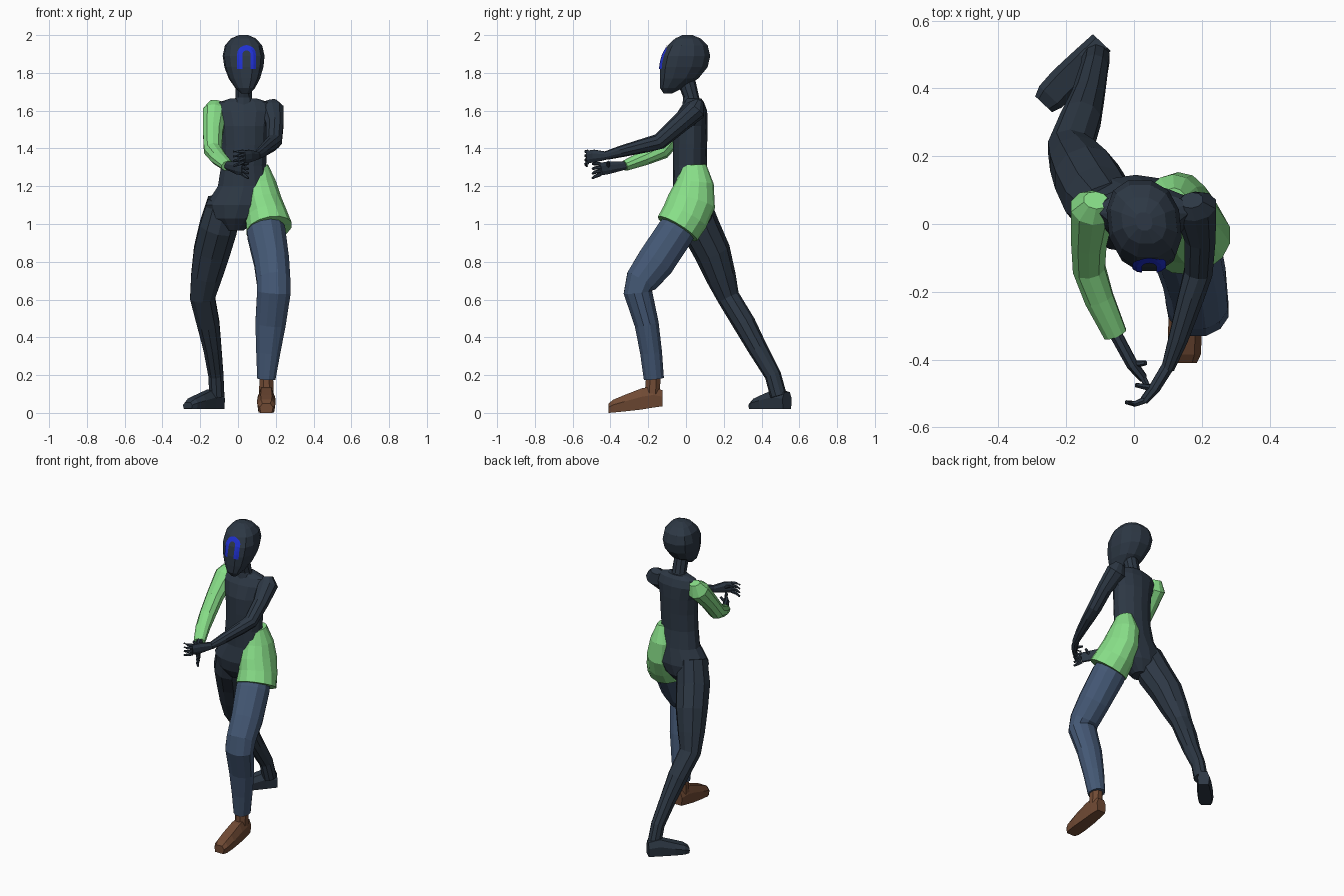
import bpy, bmesh, math
from mathutils import Vector
from mathutils.bvhtree import BVHTree


def material(name, rgb):
    m = bpy.data.materials.new(name)
    m.diffuse_color = (*rgb, 1)
    return m


DARK = material("dark slate", (0.026, 0.039, 0.058))
GREEN = material("light green", (0.246, 0.730, 0.246))
DENIM = material("denim blue", (0.058, 0.098, 0.178))
BROWN = material("shoe brown", (0.162, 0.068, 0.034))
BLUE = material("face blue", (0.014, 0.030, 0.640))


def loft(name, rings, mat, cap=True):
    """Skin a list of equal-length closed rings."""
    bm = bmesh.new()
    vs = [[bm.verts.new(p) for p in r] for r in rings]
    n = len(vs[0])
    for r0, r1 in zip(vs, vs[1:]):
        for i in range(n):
            j = (i + 1) % n
            bm.faces.new((r0[i], r0[j], r1[j], r1[i]))
    if cap:
        bm.faces.new(vs[0])
        bm.faces.new(vs[-1])
    bmesh.ops.recalc_face_normals(bm, faces=bm.faces)
    me = bpy.data.meshes.new(name)
    bm.to_mesh(me)
    bm.free()
    me.materials.append(mat)
    ob = bpy.data.objects.new(name, me)
    bpy.context.collection.objects.link(ob)
    return ob


def tube(name, pts, mat, n=10):
    """Limb along points (x, y, z, side radius, depth radius)."""
    c = [Vector(p[:3]) for p in pts]
    rings = []
    for i, p in enumerate(pts):
        t = (c[min(i + 1, len(c) - 1)] - c[max(i - 1, 0)]).normalized()
        s = Vector((1, 0, 0))
        s = (s - t * s.dot(t)).normalized()
        u = t.cross(s)
        angs = [2 * math.pi * (k + 0.5) / n for k in range(n)]
        rings.append([c[i] + s * p[3] * math.cos(a) + u * p[4] * math.sin(a) for a in angs])
    return loft(name, rings, mat)


def levels(name, rows, mat, n=14, power=1.0, skew=0.0):
    """Horizontal rings (z, centre x, half width, front y, back y)."""
    rings = []
    for z, cx, a, y0, y1 in rows:
        ring = []
        for k in range(n):
            t = 2 * math.pi * (k + 0.5) / n
            co, si = math.cos(t), math.sin(t)
            x = math.copysign(abs(co) ** power, co) * a
            y = (y0 + y1) / 2 + math.copysign(abs(si) ** power, si) * (y1 - y0) / 2
            ring.append((cx + x + skew * y, y, z))
        rings.append(ring)
    return loft(name, rings, mat)


def foot(name, heel, direction, sections, mat):
    """Foot from sections (distance from heel, half width, bottom, top)."""
    d = Vector((*direction, 0)).normalized()
    s = Vector((-d.y, d.x, 0))
    rings = []
    for dist, w, z0, z1 in sections:
        m = z0 + (z1 - z0) * 0.6
        prof = [(-w * .85, z0), (w * .85, z0), (w, m), (w * .6, z1), (-w * .6, z1), (-w, m)]
        rings.append([Vector((*heel, 0)) + d * dist + s * a + Vector((0, 0, z)) for a, z in prof])
    return loft(name, rings, mat)


def hand(side, wrist, palm, knuckle, tip, thumb):
    """Flat palm with four fingers stacked in height and a thumb."""
    tube(side + "_palm", [(*wrist, .02, .022), (*palm, .018, .036), (*knuckle, .013, .036)], DARK, 8)
    for i in range(4):
        h = (i - 1.5) * 0.019
        k, t = Vector(knuckle), Vector(tip)
        k.z += h
        t.z += h * 1.35
        mid = (k + t) / 2 + Vector((0, -0.008, 0))
        tube(f"{side}_finger_{i + 1}", [(*k, .010, .010), (*mid, .009, .009), (*t, .006, .006)], DARK, 6)
    tube(side + "_thumb", [(*palm, .012, .012), (*thumb, .007, .007)], DARK, 6)


# head and neck
head = levels("head", [
    (1.69, .03, .022, -.118, -.075), (1.72, .03, .052, -.139, -.015),
    (1.77, .03, .082, -.142, .068), (1.83, .03, .102, -.142, .118),
    (1.89, .03, .110, -.130, .132), (1.945, .03, .098, -.100, .118),
    (1.982, .03, .066, -.060, .080), (2.0, .03, .025, -.020, .035)],
    DARK, 12, 0.85, -0.1)
levels("neck", [(1.62, .03, .065, -.02, .085), (1.67, .03, .046, -.015, .07),
                (1.76, .03, .044, -.05, .05)], DARK, 10)

# arch-shaped face mark, a thin plate draped on the head
tree = BVHTree.FromPolygons([v.co for v in head.data.vertices],
                            [tuple(p.vertices) for p in head.data.polygons])


def drape(x, z):
    hit = tree.ray_cast(Vector((x, -1, z)), Vector((0, 1, 0)))[0]
    return Vector((x, (hit.y if hit else -.14) - .005, z))


path = [(-1, 0, 1.82), (-1, 0, 1.845), (-1, 0, 1.87)]
path += [(-math.cos(t), math.sin(t), 1.897) for t in [math.pi * i / 10 for i in range(11)]]
path += [(1, 0, 1.87), (1, 0, 1.845), (1, 0, 1.82)]
strips = [[drape(.045 + cx * r, z + sz * r) for cx, sz, z in path] for r in (.050, .036, .022)]
bm = bmesh.new()
grid = [[bm.verts.new(p) for p in s] for s in strips]
for a, b in zip(grid, grid[1:]):
    for i in range(len(path) - 1):
        bm.faces.new((a[i], a[i + 1], b[i + 1], b[i]))
for f in bm.faces:
    f.normal_update()
    if f.normal.y > 0:
        f.normal_flip()
me = bpy.data.meshes.new("face_mark")
bm.to_mesh(me)
bm.free()
me.materials.append(BLUE)
bpy.context.collection.objects.link(bpy.data.objects.new("face_mark", me))

# torso from crotch to shoulders
levels("torso", [
    (.965, -.02, .05, -.02, .09), (1.03, -.015, .13, -.07, .135), (1.10, .005, .18, -.085, .145),
    (1.20, .03, .14, -.068, .125), (1.31, .03, .122, -.07, .11), (1.42, .035, .124, -.07, .112),
    (1.52, .033, .130, -.068, .115), (1.60, .03, .155, -.04, .112), (1.645, .03, .135, -.01, .095),
    (1.665, .03, .07, .0, .08)], DARK)

# half pair of shorts over the left hip
tube("shorts_leg", [
    (.118, .045, 1.315, .043, .062), (.115, .047, 1.22, .088, .100),
    (.130, .030, 1.12, .102, .128), (.150, -.005, 1.04, .113, .126),
    (.165, -.045, .975, .124, .122)], GREEN, 14)

# left leg stepping forward, in trousers
tube("trouser_leg", [
    (.13, .02, 1.06, .09, .09), (.15, -.06, .95, .105, .103), (.178, -.16, .80, .096, .104),
    (.188, -.235, .70, .092, .09), (.19, -.255, .64, .092, .078), (.172, -.208, .47, .083, .066),
    (.16, -.185, .32, .066, .060), (.15, -.17, .18, .050, .055)], DENIM, 12)
tube("left_ankle", [(.15, -.172, .22, .038, .04), (.15, -.178, .10, .042, .044)], BROWN, 8)
foot("left_shoe", (.15, -.125), (0, -1), [
    (0, .034, .035, .12), (.05, .042, .028, .14), (.11, .046, .018, .13),
    (.20, .050, .008, .095), (.26, .047, .002, .07), (.285, .035, 0, .05)], BROWN)

# right leg stretched behind
tube("right_leg", [
    (-.07, .035, 1.12, .095, .09), (-.105, .075, .98, .105, .105), (-.14, .14, .85, .10, .097),
    (-.168, .185, .72, .085, .080), (-.188, .225, .61, .069, .060), (-.157, .31, .47, .062, .060),
    (-.135, .38, .34, .050, .052), (-.117, .46, .20, .042, .044), (-.112, .49, .09, .042, .044)], DARK)
foot("right_foot", (-.095, .535), (-.68, -.72), [
    (0, .036, .02, .11), (.07, .042, .02, .125), (.16, .048, .02, .095),
    (.22, .046, .02, .075), (.25, .034, .022, .055)], DARK)

# left arm, bare
tube("left_arm", [
    (.170, .070, 1.65, .035, .025), (.180, .052, 1.605, .066, .058), (.195, -.04, 1.525, .048, .050),
    (.190, -.14, 1.437, .044, .043), (.170, -.21, 1.418, .040, .039), (.130, -.34, 1.385, .030, .031),
    (.100, -.425, 1.362, .020, .023)], DARK)
hand("left", (.10, -.42, 1.362), (.06, -.485, 1.36), (.03, -.52, 1.355), (-.025, -.525, 1.345),
     (.005, -.475, 1.385))

# right arm, in a sleeve
tube("right_sleeve", [
    (-.112, .070, 1.645, .038, .028), (-.122, .048, 1.595, .067, .064), (-.133, -.05, 1.485, .055, .052),
    (-.133, -.13, 1.390, .050, .050), (-.103, -.22, 1.350, .045, .040),
    (-.055, -.325, 1.308, .036, .028)], GREEN)
hand("right", (-.062, -.31, 1.312), (-.005, -.415, 1.297), (.028, -.455, 1.29), (.055, -.495, 1.28),
     (.035, -.41, 1.33))
